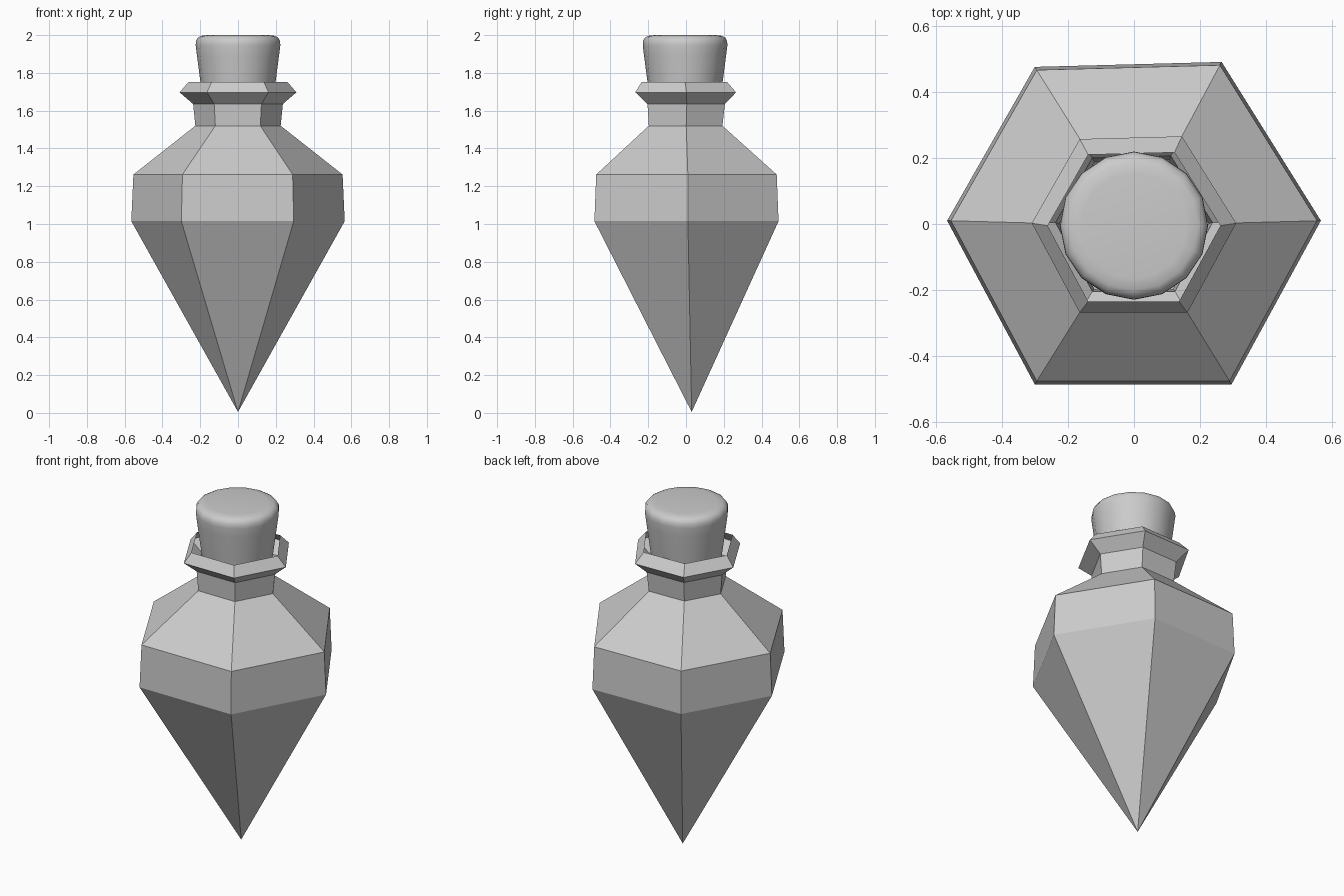
import bpy, bmesh, math

if "Cube" in bpy.data.objects:
    bpy.data.objects.remove(bpy.data.objects["Cube"])


def loft(name, rings, cap_first=False, cap_last=False):
    """Skin a stack of equal-sized rings; a one-point ring makes a tip."""
    bm = bmesh.new()
    loops = [[bm.verts.new(p) for p in ring] for ring in rings]
    for a, b in zip(loops, loops[1:]):
        n = len(b)
        for i in range(n):
            j = (i + 1) % n
            if len(a) == 1:
                bm.faces.new((a[0], b[j], b[i]))
            else:
                bm.faces.new((a[i], a[j], b[j], b[i]))
    if cap_first:
        bm.faces.new(loops[0][::-1])
    if cap_last:
        bm.faces.new(loops[-1])
    mesh = bpy.data.meshes.new(name)
    bm.normal_update()
    bm.to_mesh(mesh)
    bm.free()
    obj = bpy.data.objects.new(name, mesh)
    bpy.context.collection.objects.link(obj)
    return obj


# Bottle: slightly uneven hexagon scaled along a profile, open at the mouth
hexagon = [(0.565, 0.01), (0.265, 0.49), (-0.3, 0.475),
           (-0.565, 0.01), (-0.3, -0.485), (0.295, -0.485)]
# height, scale, shift in y
profile = [(1.015, 1.0, 0), (1.262, 0.98, 0), (1.52, 0.4, -0.003),
           (1.635, 0.42, 0), (1.697, 0.547, -0.003), (1.753, 0.462, -0.01)]
bottle = [[(0, 0.03, 0.005)]]
bottle += [[(x * s, y * s + dy, z) for x, y in hexagon] for z, s, dy in profile]
loft("bottle", bottle)

# Cork: tapered round plug with a softened top edge
cork_profile = [(0.178, 1.6), (0.2, 1.76), (0.217, 1.89), (0.224, 1.945),
                (0.223, 1.968), (0.213, 1.986), (0.195, 1.996), (0.16, 2.0)]
sides = 16
cork_rings = [[(r * math.cos(math.tau * i / sides),
                r * math.sin(math.tau * i / sides) - 0.005, z)
               for i in range(sides)] for r, z in cork_profile]
cork = loft("cork", cork_rings, cap_first=True, cap_last=True)
bpy.context.view_layer.objects.active = cork
cork.select_set(True)
bpy.ops.object.shade_smooth_by_angle(angle=math.radians(45))
